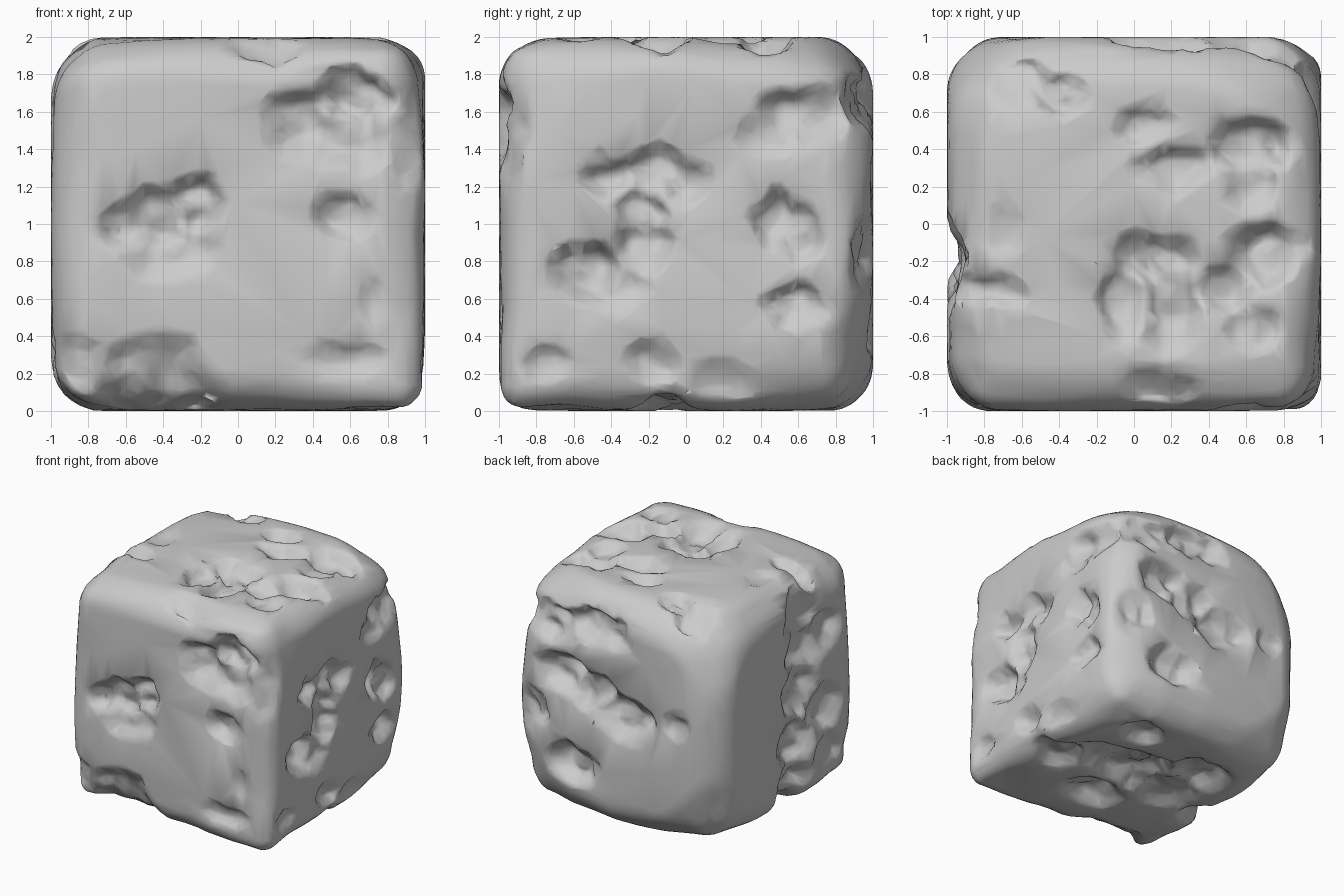
import bpy
import bmesh
from mathutils import Vector, noise

if "Cube" in bpy.data.objects:
    bpy.data.objects.remove(bpy.data.objects["Cube"], do_unlink=True)

GRID_CUTS = 59

# Eroded hollows: centre across, centre up, half width, half height, depth
FRONT = [(-.61, .98, .19, .12, .1), (-.42, 1.01, .2, .18, .13), (-.22, 1.09, .17, .19, .12),
         (-.35, .86, .28, .2, .08), (.33, 1.53, .22, .2, .11), (.64, 1.64, .26, .2, .14),
         (.6, 1.44, .28, .18, .1), (.56, 1.04, .17, .14, .09), (.57, .28, .25, .11, .06),
         (-.45, 0, .4, .42, .13), (.72, .58, .08, .12, .03), (-.85, .25, .2, .18, .05),
         (.9, 1.4, .1, .28, .04)]
BACK = [(.2, 1.7, .36, .17, .13), (.62, 1.63, .3, .18, .11), (-.1, .98, .32, .22, .13),
        (.5, 1.22, .3, .2, .13), (.2, 1.13, .27, .2, .12), (.42, .45, .28, .2, .12),
        (-.6, 1.05, .13, .14, .05), (.8, .85, .18, .2, .08)]
LEFT = [(-.4, 1.25, .2, .13, .1), (-.15, 1.28, .2, .16, .1), (0, 1.22, .14, .14, .08),
        (-.24, 1.04, .17, .16, .11), (-.52, .74, .23, .17, .14), (-.24, .88, .18, .16, .11),
        (-.4, .68, .22, .15, .07), (.62, 1.57, .27, .18, .11), (.42, 1.45, .18, .12, .06),
        (.47, 1.02, .13, .18, .1), (.62, .94, .14, .2, .09), (.58, .56, .22, .12, .09),
        (-.18, .26, .15, .15, .07), (.2, .15, .24, .1, .05), (-.75, .25, .14, .12, .05),
        (.97, .8, .1, .25, .05)]
RIGHT = [(-.22, 1.65, .28, .26, .1), (-.22, 1.35, .28, .26, .12), (-.18, 1.0, .28, .3, .12),
         (-.1, .58, .28, .28, .13), (-.1, .2, .28, .28, .14), (-.52, 1.44, .24, .2, .09),
         (-.5, .75, .26, .26, .1), (-.55, .35, .22, .2, .07)]
TOP = [(-.6, .75, .2, .13, .08), (-.4, .68, .18, .12, .09), (.05, .52, .16, .1, .07),
       (.2, .3, .24, .14, .08), (.62, .42, .28, .17, .13), (.62, .22, .16, .18, .08),
       (.1, -.18, .28, .16, .12), (-.05, -.42, .14, .24, .1), (.2, -.42, .17, .3, .12),
       (.7, -.17, .24, .18, .13), (.5, -.34, .22, .16, .09), (.65, -.55, .16, .13, .06),
       (-.78, -.37, .24, .09, .08), (-.7, -.05, .12, .14, .03), (.15, -.87, .22, .1, .05),
       (.1, .97, .14, .08, .04)]
BOTTOM = [(.72, -.1, .25, .2, .08), (.1, .1, .4, .3, .12), (-.38, .36, .32, .24, .1),
          (.1, -.4, .28, .24, .1), (.42, .6, .2, .16, .08), (-.85, -.15, .25, .18, .1),
          (.4, .1, .3, .24, .09), (-.35, 0, .3, .24, .08)]

# Each side: normal axis, its sign, the two in-plane axes, hollows
SIDES = [(1, -1, 0, 2, FRONT), (1, 1, 0, 2, BACK), (0, 1, 1, 2, LEFT),
         (0, -1, 1, 2, RIGHT), (2, 1, 0, 1, TOP), (2, -1, 0, 1, BOTTOM)]


def smoothstep(low, high, value):
    t = min(max((value - low) / (high - low), 0), 1)
    return t * t * (3 - 2 * t)


def rounded(point):
    """Round the cube: sharpest at the front left foot, most worn at the back corners."""
    radius = 0.27 - 0.03 * (point.x - point.y - point.z) + 0.08 * noise.noise(point * 1.6)
    core = Vector([min(max(c, radius - 1), 1 - radius) for c in point])
    result = core + (point - core).normalized() * radius
    wear = 0.035 + 0.025 * point.y
    return result * (1 - wear * smoothstep(1.3, 1.53, result.length))


def hollow_depth(across, up, hollows, upright):
    """Deepest hollow at a place; on upright sides the upper rim is steeper."""
    deepest = 0
    for cu, cv, ru, rv, depth in hollows:
        du, dv = (across - cu) / ru, (up - cv) / rv
        distance = (du * du + dv * dv) ** 0.5
        if distance < 1.08:
            slope = 0.7 - 0.2 * dv if upright else 0.65
            deepest = max(deepest, depth * smoothstep(0, slope, 1.08 - distance))
    return deepest


def weathered(point):
    """Carve the hollows of every side into a point of the block."""
    wobble = noise.noise_vector(point * 5) * 0.04 + noise.noise_vector(point * 10) * 0.03
    result = point.copy()
    for axis, sign, u, v, hollows in SIDES:
        nearness = smoothstep(0.6, 0.9, point[axis] * sign)
        if nearness > 0:
            place = point + wobble
            lift = 1 if v == 2 else 0
            dent = hollow_depth(place[u], place[v] + lift, hollows, v == 2)
            rough = 1 + 0.5 * noise.noise(point * 7)
            result[axis] -= sign * dent * rough * nearness
    # Gentle unevenness along the rounded edges only
    edge = smoothstep(1.1, 1.5, point.length)
    return result * (1 - 0.03 * edge * max(0, noise.noise(point * 2.5) + 0.2))


# Stone block
bm = bmesh.new()
bmesh.ops.create_cube(bm, size=2)
bmesh.ops.subdivide_edges(bm, edges=bm.edges[:], cuts=GRID_CUTS, use_grid_fill=True)
for vert in bm.verts:
    vert.co = weathered(rounded(vert.co)) + Vector((0, 0, 1))
bmesh.ops.recalc_face_normals(bm, faces=bm.faces[:])
for face in bm.faces:
    face.smooth = True
mesh = bpy.data.meshes.new("stone_block")
bm.to_mesh(mesh)
bm.free()
block = bpy.data.objects.new("stone_block", mesh)
bpy.context.collection.objects.link(block)

# Chiselled facets
facets = block.modifiers.new("facets", "DECIMATE")
facets.ratio = 0.25

# Grey stone
stone = bpy.data.materials.new("grey_stone")
stone.use_nodes = True
grey = (0.6, 0.6, 0.6, 1)
stone.diffuse_color = grey
shader = next(n for n in stone.node_tree.nodes if n.type == "BSDF_PRINCIPLED")
shader.inputs["Base Color"].default_value = grey
mesh.materials.append(stone)
